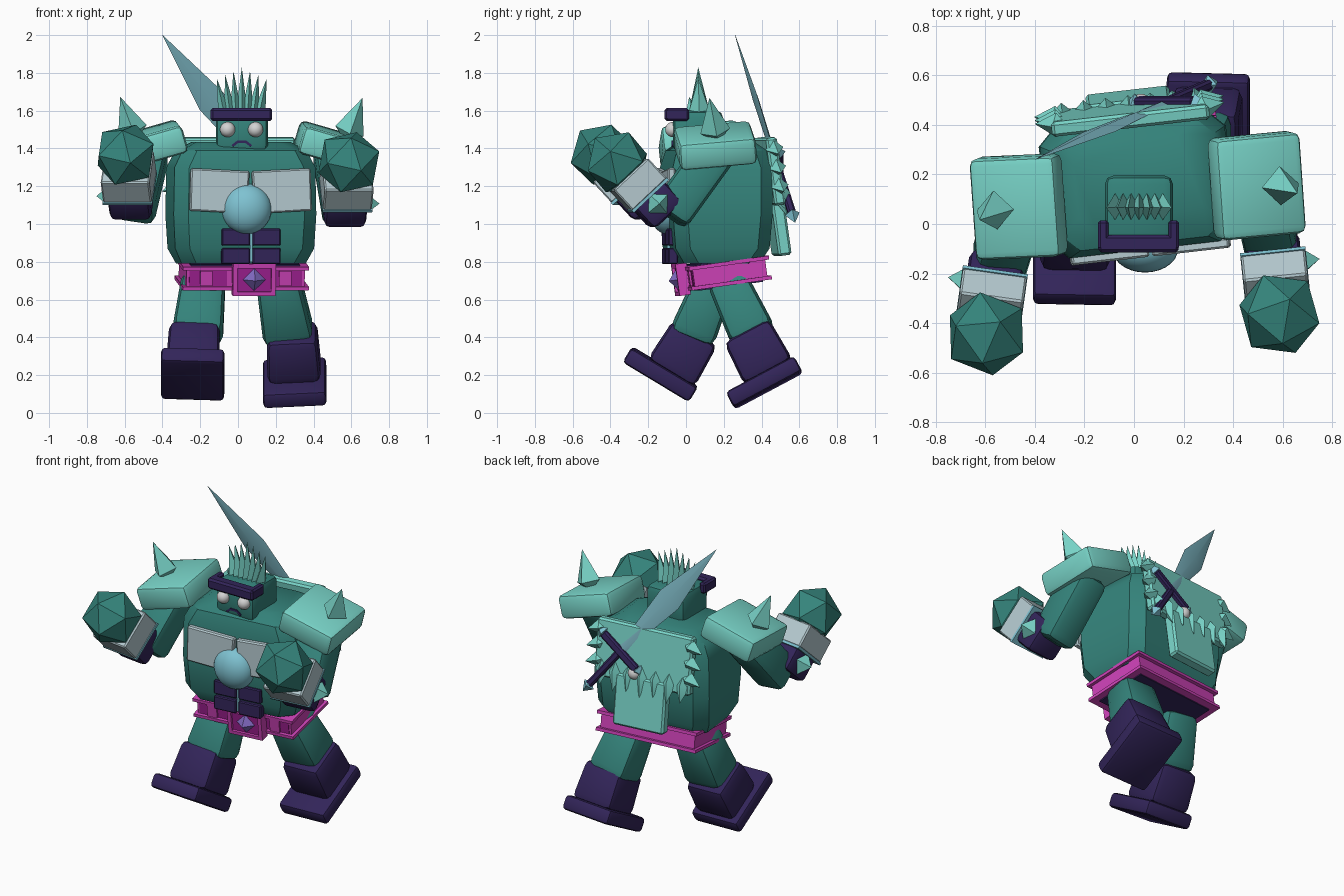
import bpy, bmesh, math
from mathutils import Matrix, Vector

cube = bpy.data.objects.get("Cube")
if cube:
    bpy.data.objects.remove(cube, do_unlink=True)


def material(name, r, g, b):
    m = bpy.data.materials.new(name)
    m.use_nodes = True
    m.diffuse_color = (r, g, b, 1)
    m.node_tree.nodes["Principled BSDF"].inputs["Base Color"].default_value = (r, g, b, 1)
    return m


TEAL = material("dark teal", 0.035, 0.23, 0.2)
MINT = material("mint", 0.19, 0.66, 0.58)
PURPLE = material("deep purple", 0.032, 0.018, 0.1)
PINK = material("magenta", 0.62, 0.055, 0.48)
PLUM = material("dark magenta", 0.36, 0.015, 0.3)
STEEL = material("pale steel", 0.47, 0.6, 0.64)
SKY = material("sky blue", 0.21, 0.54, 0.64)
WHITE = material("eye white", 0.65, 0.65, 0.65)
LILAC = material("lilac", 0.22, 0.14, 0.53)
BLADE = material("blade blue", 0.19, 0.44, 0.51)
I = Matrix.Identity(4)
parts = []


def at(x, y, z):
    return Matrix.Translation((x, y, z))


def rot(axis, deg):
    return Matrix.Rotation(math.radians(deg), 4, axis)


def finish(bm, name, mat, matrix=I):
    bmesh.ops.recalc_face_normals(bm, faces=bm.faces[:])
    mesh = bpy.data.meshes.new(name)
    bm.to_mesh(mesh)
    bm.free()
    mesh.materials.append(mat)
    ob = bpy.data.objects.new(name, mesh)
    ob.matrix_world = matrix
    bpy.context.collection.objects.link(ob)
    parts.append(ob)
    return ob


def box(name, mat, matrix, size, bevel=0.0, taper=1.0, segments=2):
    """Rounded box; taper scales its top end."""
    bm = bmesh.new()
    bmesh.ops.create_cube(bm, size=1)
    for v in bm.verts:
        k = taper if v.co.z > 0 else 1
        v.co = Vector((v.co.x * size[0] * k, v.co.y * size[1] * k, v.co.z * size[2]))
    if bevel:
        bmesh.ops.bevel(bm, geom=bm.edges[:], offset=bevel, segments=segments,
                        profile=0.5, affect='EDGES')
    return finish(bm, name, mat, matrix)


def aim(a, b, hint=(1, 0, 0)):
    """Frame at a whose z points to b."""
    z = (Vector(b) - Vector(a)).normalized()
    y = z.cross(Vector(hint)).normalized()
    m = Matrix((y.cross(z), y, z)).transposed().to_4x4()
    m.translation = Vector(a)
    return m


def limb(name, mat, a, b, w, d, bevel, taper=1.0):
    length = (Vector(b) - Vector(a)).length
    return box(name, mat, aim(a, b) @ at(0, 0, length / 2), (w, d, length), bevel, taper)


def spike(name, mat, base, tip, r, tail=0.03, frame=I, flat=1.0):
    """Four-sided crystal from base to tip."""
    length = (Vector(tip) - Vector(base)).length
    hint = (0, 1, 0) if abs(tip[0] - base[0]) > 0.9 * length else (1, 0, 0)
    bm = bmesh.new()
    ring = [bm.verts.new(p) for p in ((r, 0, 0), (0, r * flat, 0), (-r, 0, 0), (0, -r * flat, 0))]
    for end in (length, -tail):
        v = bm.verts.new((0, 0, end))
        for i in range(4):
            bm.faces.new((ring[i], ring[(i + 1) % 4], v))
    return finish(bm, name, mat, frame @ aim(base, tip, hint))


def ball(name, mat, matrix, r, scale=(1, 1, 1)):
    bm = bmesh.new()
    bmesh.ops.create_uvsphere(bm, u_segments=28, v_segments=16, radius=r)
    bmesh.ops.scale(bm, vec=scale, verts=bm.verts)
    return finish(bm, name, mat, matrix)


# Torso: stacked chamfered rectangles
body = at(0.015, 0.16, 0) @ rot('Z', 6.5)
bm = bmesh.new()
rings = []
for z, hx, hy in ((0.79, 0.33, 0.2), (0.87, 0.37, 0.25), (1.05, 0.38, 0.265),
                  (1.3, 0.375, 0.265), (1.39, 0.33, 0.24), (1.435, 0.25, 0.18)):
    c = 0.07
    pts = [(hx, hy - c), (hx - c, hy), (c - hx, hy), (-hx, hy - c),
           (-hx, c - hy), (c - hx, -hy), (hx - c, -hy), (hx, c - hy)]
    rings.append([bm.verts.new((x, y, z)) for x, y in pts])
for lo, hi in zip(rings, rings[1:]):
    for i in range(8):
        bm.faces.new((lo[i], lo[(i + 1) % 8], hi[(i + 1) % 8], hi[i]))
bm.faces.new(rings[0])
bm.faces.new(rings[-1])
finish(bm, "torso", TEAL, body)

# Chest and belly
for s in (-1, 1):
    box("chest_plate", STEEL, body @ at(0.02 + s * 0.168, -0.275, 1.175) @ rot('Y', -s * 3),
        (0.305, 0.04, 0.225), 0.008, 1.03, 1)
    for z, h in ((0.93, 0.09), (0.83, 0.085)):
        box("belly_plate", PURPLE, body @ at(0.025 + s * 0.082, -0.25, z), (0.15, 0.05, h), 0.006, 1, 1)
box("belly_strip", SKY, body @ at(0.025, -0.25, 0.9), (0.012, 0.03, 0.2))
ball("chest_orb", SKY, at(0.045, -0.1, 1.08), 0.133, (1, 0.72, 1))

# Head
box("head", TEAL, at(0.02, 0.063, 1.49), (0.275, 0.265, 0.22), 0.035)
box("brow_band", PURPLE, at(0.018, -0.08, 1.58), (0.325, 0.07, 0.068), 0.012, 1, 1)
for s in (-1, 1):
    box("brow_side", PURPLE, at(0.018 + s * 0.142, -0.045, 1.58), (0.042, 0.12, 0.068), 0.01, 1, 1)
    ball("eye", WHITE, at(0.019 + s * 0.074, -0.07, 1.5), 0.04)
    box("mouth_corner", PURPLE, at(0.02 + s * 0.036, -0.07, 1.424) @ rot('Y', s * 38), (0.036, 0.012, 0.013))
box("mouth", PURPLE, at(0.02, -0.07, 1.435), (0.05, 0.012, 0.013))
for i in range(-3, 4):
    spike("crest_spike", MINT, (0.02 + i * 0.032, 0.07, 1.6),
          (0.02 + i * 0.044, 0.065, 1.83 - abs(i) * 0.02), 0.03, 0.04, flat=1.8)

# Belt with rails, blocks and buckle
belt = at(0.02, 0.2, 0.74) @ rot('Z', 6) @ rot('X', 8)
box("pelvis", PURPLE, belt, (0.58, 0.34, 0.14))
box("belt_band", PINK, belt, (0.63, 0.39, 0.1))
for z in (-0.053, 0.053):
    box("belt_rail", PINK, belt @ at(0, 0, z), (0.67, 0.43, 0.02))
for s in (-1, 1):
    box("belt_recess", PLUM, belt @ at(s * 0.2, -0.195, 0), (0.2, 0.008, 0.08))
    box("belt_block", PINK, belt @ at(s * 0.21, -0.2, 0), (0.065, 0.02, 0.08))
    box("buckle_side", PINK, belt @ at(0.04 + s * 0.102, -0.235, 0), (0.024, 0.06, 0.17))
    box("buckle_rail", PINK, belt @ at(0.04, -0.235, s * 0.074), (0.18, 0.06, 0.022))
box("buckle_center", PLUM, belt @ at(0.04, -0.225, 0), (0.19, 0.05, 0.14))
spike("buckle_gem", LILAC, (0.04, -0.25, 0), (0.04, -0.3, 0), 0.06, 0.03, belt)

# Legs and boots: side, hip, knee, sole place, sole pitch
for name, hip, knee, sole, pitch in (
        ("right", (-0.18, 0.16, 0.72), (-0.215, 0.03, 0.4), (-0.24, -0.135, 0.205), -31),
        ("left", (0.21, 0.21, 0.72), (0.27, 0.36, 0.4), (0.3, 0.415, 0.16), 28)):
    limb(name + "_thigh", TEAL, knee, hip, 0.27, 0.25, 0.05, 0.85)
    foot = at(*sole) @ rot('X', pitch) @ rot('Y', -3 if pitch > 0 else 2)
    box(name + "_sole", PURPLE, foot, (0.335, 0.41, 0.09), 0.022)
    box(name + "_boot", PURPLE, foot @ at(0.0, 0.045, 0.16), (0.285, 0.29, 0.25), 0.04, 0.93)

# Arms: side, pad place, arm start and end, gauntlet place and yaw
for s, pad, a, b, cuff, yaw in (
        (-1, (-0.465, 0.07, 1.42), (-0.47, 0.09, 1.4), (-0.55, -0.17, 1.06), (-0.58, -0.335, 1.25), -8),
        (1, (0.495, 0.155, 1.415), (0.5, 0.17, 1.4), (0.56, -0.09, 1.04), (0.575, -0.255, 1.21), 6)):
    side = "left" if s > 0 else "right"
    f = at(*pad) @ rot('Z', 4) @ rot('X', 5) @ rot('Y', s * 16)
    box(side + "_shoulder_pad", MINT, f, (0.36, 0.41, 0.15), 0.03)
    spike(side + "_shoulder_spike", MINT, (s * 0.07, 0, 0.1), (s * 0.085, -0.02, 0.29), 0.08, 0.06, f)
    limb(side + "_arm", TEAL, b, a, 0.215, 0.22, 0.045)
    g = at(*cuff) @ rot('Z', yaw) @ rot('X', 43)
    box(side + "_glove", PURPLE, g @ at(0, 0, -0.14), (0.225, 0.215, 0.18), 0.035)
    box(side + "_cuff_trim", SKY, g @ at(0, 0, -0.078), (0.265, 0.255, 0.016))
    box(side + "_cuff", STEEL, g, (0.26, 0.25, 0.15), 0.008, 1, 1)
    spike(side + "_cuff_spike", MINT, (s * 0.115, 0, -0.14), (s * 0.185, 0, -0.14), 0.07, 0.03, g)
    bm = bmesh.new()
    bmesh.ops.create_icosphere(bm, subdivisions=1, radius=0.175)
    finish(bm, side + "_crystal_fist", TEAL, g @ at(0, 0, 0.16))

# Ragged back mantle
back = body @ at(0.0, 0.3, 1.15) @ rot('X', 8)
box("mantle_upper", MINT, back @ at(0, 0, 0.13), (0.64, 0.06, 0.36), 0.012, 1, 1)
box("mantle_lower", MINT, back @ at(0, 0.005, -0.16), (0.34, 0.07, 0.32), 0.012, 1, 1)
for i in range(-3, 4):
    x = i * 0.09
    spike("mantle_fringe", MINT, (x, 0.02, 0.0), (x, 0.045, -0.12 + 0.02 * (i % 2)), 0.045, 0.12, back)
for s in (-1, 1):
    for z in (0.02, 0.12, 0.22):
        spike("mantle_side_spike", MINT, (s * 0.3, 0.01, z + 0.03), (s * 0.385, 0.02, z), 0.05, 0.05, back)

# Sword slung across the back: local z runs from pommel to tip
tip, pommel = Vector((-0.4, 0.26, 2.0)), Vector((0.32, 0.57, 1.03))
sword = aim(pommel, tip, (0.8, 0, 0.6))
length = (tip - pommel).length
guard = length * 0.265
bm = bmesh.new()
rings = []
for z, w, t in ((guard, 0.025, 0.012), (length * 0.64, 0.078, 0.016), (length, 0.001, 0.001)):
    rings.append([bm.verts.new(p) for p in ((w, 0, z), (0, t, z), (-w, 0, z), (0, -t, z))])
for lo, hi in zip(rings, rings[1:]):
    for i in range(4):
        bm.faces.new((lo[i], lo[(i + 1) % 4], hi[(i + 1) % 4], hi[i]))
bm.faces.new(rings[0])
finish(bm, "sword_blade", BLADE, sword)
box("sword_grip", PURPLE, sword @ at(0, 0, guard / 2 + 0.01), (0.042, 0.042, guard), 0.01, 1, 1)
box("sword_guard", PURPLE, sword @ at(0, 0, guard), (0.3, 0.05, 0.05), 0.01, 1, 1)
spike("sword_pommel", SKY, (0, 0, 0.03), (0, 0, -0.03), 0.04, 0.03, sword)
for s in (-1, 1):
    spike("guard_tip", SKY, (s * 0.15, 0, guard), (s * 0.2, 0, guard), 0.04, 0.02, sword)
ball("guard_bead", WHITE, sword @ at(-0.15, -0.01, guard - 0.03), 0.04)

# Smooth rounded parts, keep facets crisp
bpy.ops.object.select_all(action='DESELECT')
for ob in parts:
    ob.select_set(True)
bpy.context.view_layer.objects.active = parts[0]
bpy.ops.object.shade_smooth_by_angle(angle=math.radians(35))
